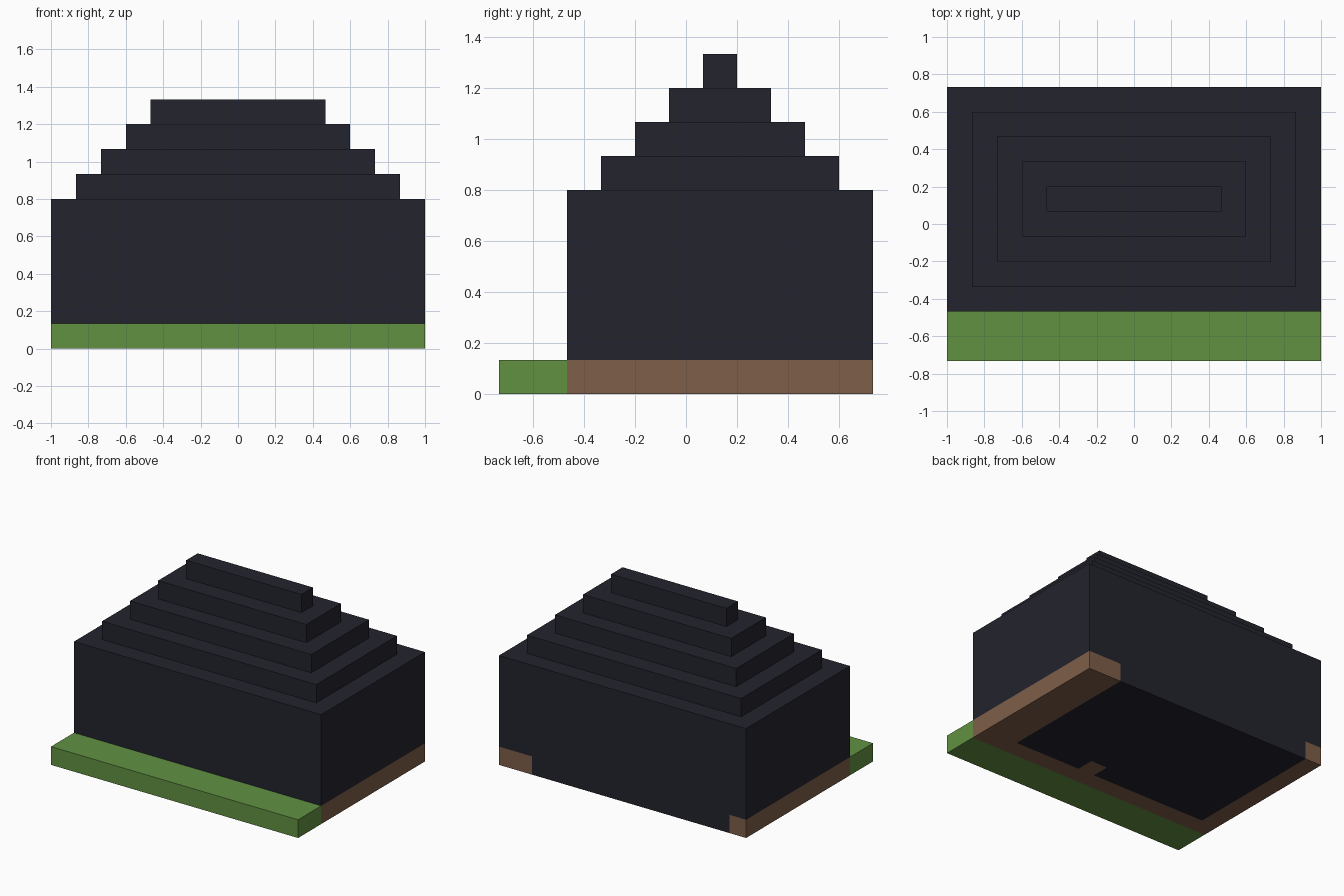
import bpy
import bmesh

cube = bpy.data.objects.get("Cube")
if cube:
    bpy.data.objects.remove(cube, do_unlink=True)

UNIT = 2 / 15            # one block
WIDTH, DEPTH = 15, 11    # footprint in blocks


def material(name, rgb):
    """Flat material from 0-255 display values, stored as linear."""
    linear = [((c / 255 + 0.055) / 1.055) ** 2.4 for c in rgb]
    mat = bpy.data.materials.new(name)
    mat.use_nodes = True
    colour = (*linear, 1)
    mat.diffuse_color = colour
    bsdf = mat.node_tree.nodes["Principled BSDF"]
    bsdf.inputs["Base Color"].default_value = colour
    bsdf.inputs["Roughness"].default_value = 1
    return mat


def prism(name, outline, bottom, height, mat):
    """Extrude an outline, given in blocks, straight up."""
    bm = bmesh.new()
    verts = [bm.verts.new(((x - WIDTH / 2) * UNIT, (y - DEPTH / 2) * UNIT, bottom * UNIT))
             for x, y in outline]
    face = bm.faces.new(verts)
    top = bmesh.ops.extrude_face_region(bm, geom=[face])["geom"]
    bmesh.ops.translate(bm, vec=(0, 0, height * UNIT),
                        verts=[v for v in top if isinstance(v, bmesh.types.BMVert)])
    bmesh.ops.recalc_face_normals(bm, faces=bm.faces)
    mesh = bpy.data.meshes.new(name)
    bm.to_mesh(mesh)
    bm.free()
    mesh.materials.append(mat)
    obj = bpy.data.objects.new(name, mesh)
    bpy.context.collection.objects.link(obj)
    return obj


def rect(x0, y0, x1, y1):
    return [(x0, y0), (x1, y0), (x1, y1), (x0, y1)]


grass = material("grass green", (98, 145, 66))
earth = material("earth brown", (126, 94, 72))
stone = material("dark stone", (35, 35, 46))

# Lawn strip along the front
prism("lawn", rect(0, 0, WIDTH, 2), 0, 1, grass)

# Earth border, open at the back, with one block stepping into the floor
prism("earth_border", [(0, 2), (15, 2), (15, 11), (13, 11), (13, 3), (9, 3),
                       (9, 4), (8, 4), (8, 3), (1, 3), (1, 11), (0, 11)], 0, 1, earth)

# Dark floor filling the border
prism("floor", [(1, 3), (8, 3), (8, 4), (9, 4), (9, 3), (13, 3),
                (13, 11), (1, 11)], 0, 1, stone)

# Main walls
prism("walls", rect(0, 2, WIDTH, DEPTH), 1, 5, stone)

# Stepped roof, each tier one block smaller on every side
for step in range(1, 5):
    prism(f"roof_tier_{step}",
          rect(step, 2 + step, WIDTH - step, DEPTH - step), 5 + step, 1, stone)
